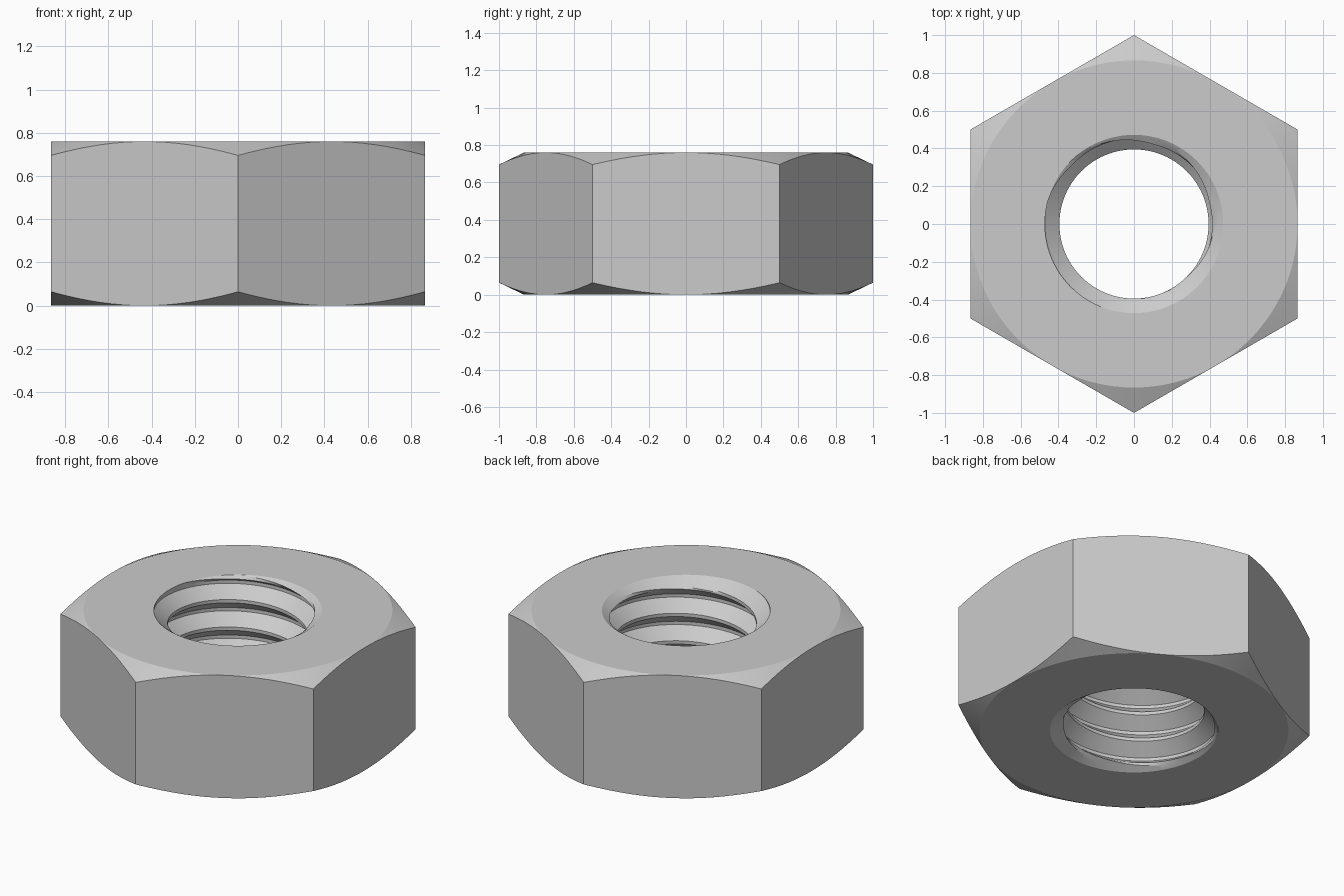
import bpy, bmesh
from math import pi, cos, sin, radians

if "Cube" in bpy.data.objects:
    bpy.data.objects.remove(bpy.data.objects["Cube"])

H = 0.76            # nut height
FLAT = 0.866        # half width across flats
SLOPE = 0.48        # corner chamfer slope
MINOR, MAJOR = 0.395, 0.472
PITCH, PHASE = 0.17, 0.36
SINK = 0.05         # countersink depth
SEG = 96

bm = bmesh.new()


def point(r, a, z):
    return bm.verts.new((r * cos(a), r * sin(a), z))


def bridge(columns):
    for a, b in zip(columns, columns[1:]):
        for j in range(len(a) - 1):
            bm.faces.new((a[j], b[j], b[j + 1], a[j + 1]))


def hex_radius(a):
    local = (a + pi / 6) % (pi / 3) - pi / 6
    return FLAT / cos(local)


def outer_column(a):
    r = hex_radius(a)
    drop = (r - FLAT) * SLOPE
    return [point(MAJOR, a, 0), point(FLAT, a, 0), point(r, a, drop),
            point(r, a, H - drop), point(FLAT, a, H), point(MAJOR, a, H)]


# Thread profile over one pitch: crest flat, flank, root flat, flank
def thread_radius(t):
    depth = (min(t, 1 - t) - 0.06) / 0.38
    return MINOR + (MAJOR - MINOR) * min(1, max(0, depth))


STEPS = [0, .06, .155, .25, .345, .44, .56, .655, .75, .845, .94]


def bore_column(i):
    a = 2 * pi * i / SEG
    column = []
    for k in range(-3, 6):
        for t in STEPS:
            z = min(H, max(0, PITCH * (k + t + PHASE + i / SEG)))
            edge = min(z, H - z)
            sink = MAJOR - (MAJOR - MINOR) * edge / SINK
            r = MAJOR if edge == 0 else max(sink, thread_radius(t))
            column.append(point(r, a, z))
    return column


# Hexagonal body with conical corner chamfers
bridge([outer_column(2 * pi * i / SEG) for i in range(SEG + 1)])
# Helical threaded bore with countersunk ends
bridge([bore_column(i) for i in range(SEG + 1)])

# Weld the seams and the collapsed thread ends
bmesh.ops.remove_doubles(bm, verts=bm.verts, dist=1e-4)
bmesh.ops.dissolve_degenerate(bm, edges=bm.edges, dist=1e-5)
bmesh.ops.recalc_face_normals(bm, faces=bm.faces)

mesh = bpy.data.meshes.new("hex_nut")
bm.to_mesh(mesh)
bm.free()
nut = bpy.data.objects.new("hex_nut", mesh)
bpy.context.collection.objects.link(nut)
bpy.context.view_layer.objects.active = nut
nut.select_set(True)
bpy.ops.object.shade_smooth_by_angle(angle=radians(20))
